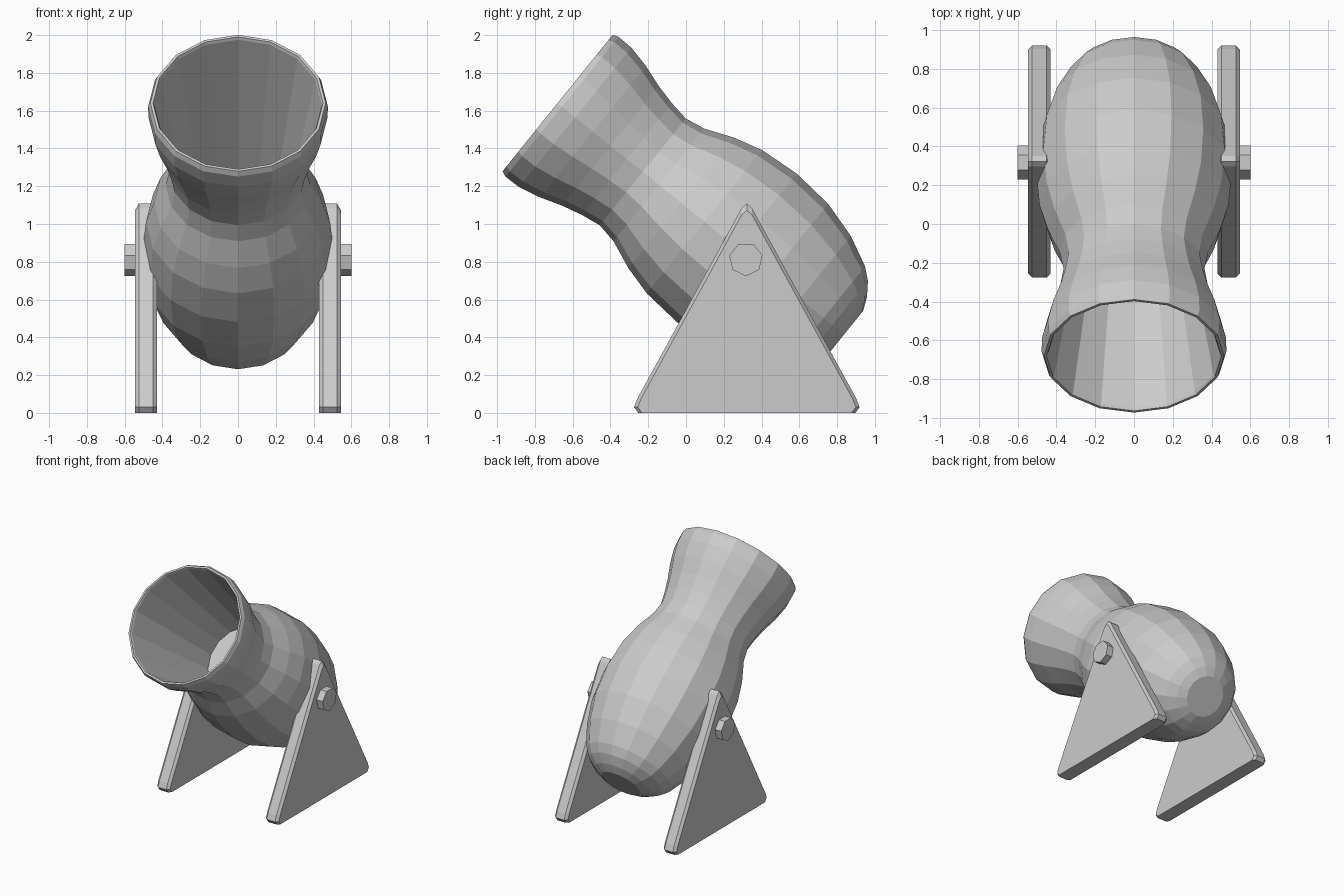
import bpy, bmesh, math
from mathutils import Vector

if "Cube" in bpy.data.objects:
    bpy.data.objects.remove(bpy.data.objects["Cube"])


def loft(name, rings, mirror=False):
    """Skin a list of equal-length point rings and cap both ends."""
    bm = bmesh.new()
    vs = [[bm.verts.new(p) for p in ring] for ring in rings]
    n = len(vs[0])
    for a, b in zip(vs, vs[1:]):
        for i in range(n):
            j = (i + 1) % n
            bm.faces.new((a[i], a[j], b[j], b[i]))
    bm.faces.new(vs[0])
    bm.faces.new(vs[-1])
    bmesh.ops.recalc_face_normals(bm, faces=bm.faces)
    me = bpy.data.meshes.new(name)
    bm.to_mesh(me)
    bm.free()
    ob = bpy.data.objects.new(name, me)
    bpy.context.collection.objects.link(ob)
    if mirror:
        ob.modifiers.new("mirror", 'MIRROR').use_axis[0] = True
    return ob


# Barrel: 16-sided lathe along a tilted axis, from bore floor to rim to breech
mouth = Vector((0, -0.68, 1.64))
axis = Vector((0, 0.778, -0.628))
side = Vector((1, 0, 0))
up = Vector((0, 0.628, 0.778))
profile = [(0.95, 0.285), (0.015, 0.443), (0, 0.45), (0, 0.464), (0.03, 0.476),
           (0.12, 0.474), (0.24, 0.447), (0.36, 0.407), (0.47, 0.38),
           (0.58, 0.363), (0.69, 0.383), (0.84, 0.444), (1.0, 0.487),
           (1.22, 0.505), (1.45, 0.485), (1.65, 0.428), (1.81, 0.35),
           (1.87, 0.30), (1.92, 0.23), (1.95, 0.16)]


def circle(t, r, n=16):
    angles = [2 * math.pi * i / n for i in range(n)]
    return [mouth + axis * t + r * (side * math.sin(a) + up * math.cos(a))
            for a in angles]


loft("cannon_barrel", [circle(t, r) for t, r in profile])


# Side supports: triangular plates with chamfered edges and a flat foot
def plate(x, d):
    half = [(0.575 - d, 0), (0.597 - d, 0.03), (0.58 - d, 0.075),
            (0.027, 1.085 - 1.8 * d)]
    pts = half + [(0, 1.108 - 1.8 * d)] + [(-y, z) for y, z in reversed(half)]
    return [(x, 0.322 + y, z) for y, z in pts]


loft("side_support", [plate(0.43, 0.02), plate(0.45, 0), plate(0.525, 0),
                      plate(0.545, 0.02)], mirror=True)


# Pivot pins: seven-sided, one vertex pointing down
def pin(x, n=7, r=0.09):
    angles = [2 * math.pi * i / n for i in range(n)]
    return [(x, 0.317 + r * math.sin(a), 0.814 - r * math.cos(a)) for a in angles]


loft("pivot_pin", [pin(0.44), pin(0.6)], mirror=True)
